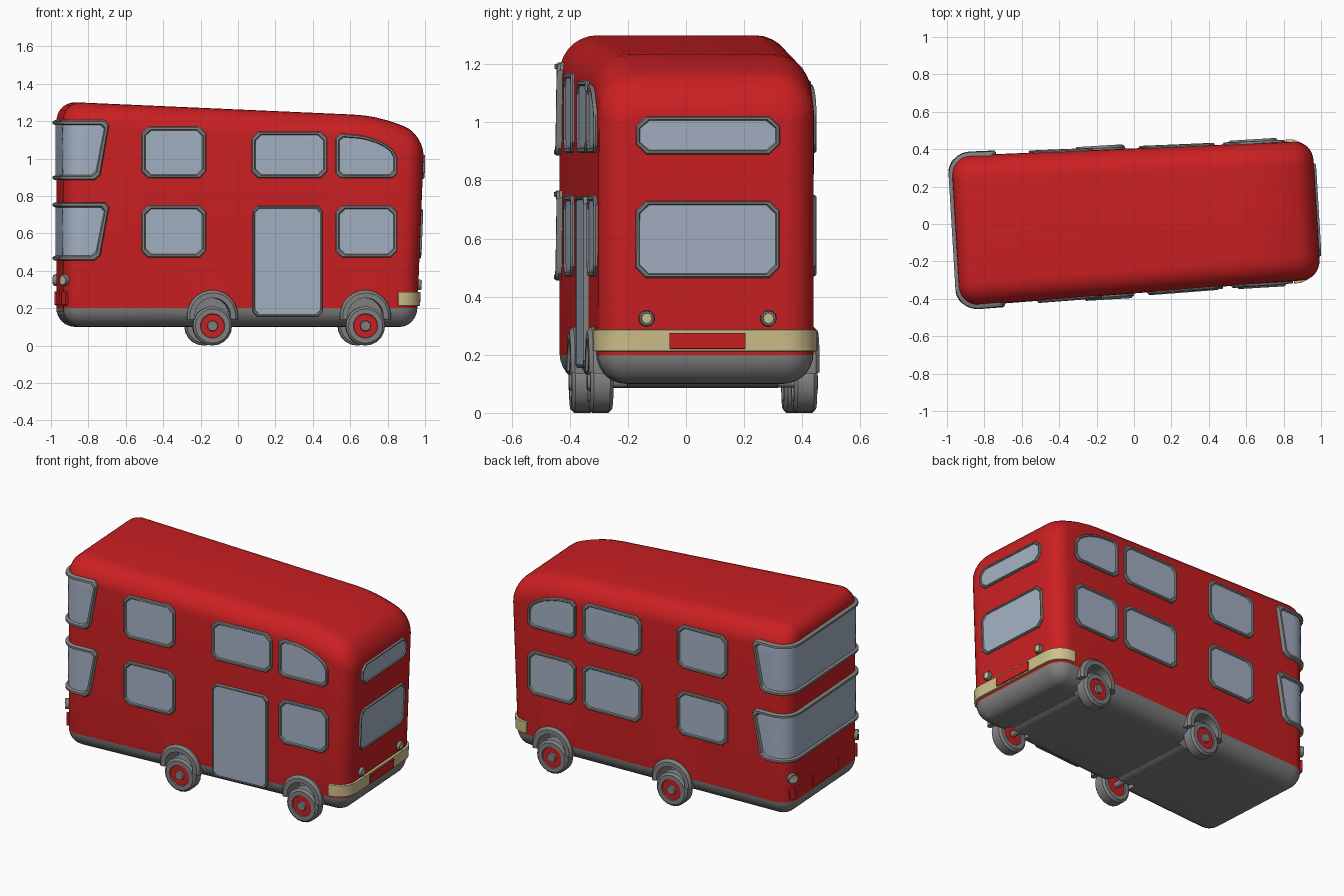
import bpy, bmesh, math
from mathutils import Vector, Matrix
from mathutils.bvhtree import BVHTree

if "Cube" in bpy.data.objects:
    bpy.data.objects.remove(bpy.data.objects["Cube"])

# The whole bus is turned slightly on the ground
M = Matrix.Translation((0, 0.017, 0)) @ Matrix.Rotation(math.radians(3.4), 4, 'Z')
R = 0.10                       # rounding of the body ends
REAR, FRONT = -0.955, 0.977


def material(name, c):
    m = bpy.data.materials.new(name)
    m.diffuse_color = (*c, 1)
    m.use_nodes = True
    m.node_tree.nodes["Principled BSDF"].inputs["Base Color"].default_value = m.diffuse_color
    return m


RED = material("bus red", (0.60, 0.014, 0.016))
GREY = material("trim grey", (0.22, 0.22, 0.22))
GLASS = material("window glass", (0.37, 0.44, 0.55))
CREAM = material("cream", (0.62, 0.53, 0.26))


def smooth(ob, angle=35):
    bpy.ops.object.select_all(action='DESELECT')
    ob.select_set(True)
    bpy.context.view_layer.objects.active = ob
    bpy.ops.object.shade_smooth_by_angle(angle=math.radians(angle))


def finish(name, bm, mats, shade=True):
    bm.transform(M)
    me = bpy.data.meshes.new(name)
    bm.to_mesh(me)
    bm.free()
    for m in mats:
        me.materials.append(m)
    ob = bpy.data.objects.new(name, me)
    bpy.context.collection.objects.link(ob)
    if shade:
        smooth(ob)
    return ob


def bridge(bm, a, b, mi=0):
    n = len(a)
    for i in range(n):
        bm.faces.new((a[i], a[(i + 1) % n], b[(i + 1) % n], b[i])).material_index = mi


# ---- body: rounded cross-sections lofted along the length
def half_width(u):
    return 0.387 - 0.0176 * u


def section(u, inset):
    w = half_width(u) - inset
    top = 1.3 - 0.044 * (u + 0.87) - 0.7 * max(0, u - 0.6) ** 2 - inset
    bot = 0.10 + inset
    pts = []
    for cy, cz, r0, a0 in ((1, 1, 0.13, 0), (-1, 1, 0.13, 90), (-1, -1, 0.105, 180), (1, -1, 0.105, 270)):
        r = max(r0 - inset, 0.02)
        for k in range(8):
            t = math.radians(a0 + 90 * k / 7)
            y = cy * (w - r) + r * math.cos(t)
            z = (top - r if cz > 0 else bot + r) + r * math.sin(t)
            lean = 0.04 * (1 - z) * min(1, max(0, (u - 0.6) / 0.377))
            pts.append((u - lean, y, z))
    return pts


bm = bmesh.new()
arc = [math.pi / 2 * i / 8 for i in range(9)]
stations = [(REAR + R * (1 - math.cos(t)), R * (1 - math.sin(t))) for t in arc]
stations += [(u, 0) for u in (-0.5, 0, 0.3, 0.6, 0.66, 0.72, 0.78, 0.83)]
stations += [(FRONT - R * (1 - math.cos(t)), R * (1 - math.sin(t))) for t in reversed(arc)]
rings = [[bm.verts.new(p) for p in section(*s)] for s in stations]
for a, b in zip(rings, rings[1:]):
    bridge(bm, a, b)
bm.faces.new(rings[0])
bm.faces.new(rings[-1])
bmesh.ops.bisect_plane(bm, geom=bm.verts[:] + bm.edges[:] + bm.faces[:], plane_co=(0, 0, 0.2), plane_no=(0, 0, 1))
bmesh.ops.recalc_face_normals(bm, faces=bm.faces)
for f in bm.faces:             # grey skirt below the red body
    f.material_index = int(f.calc_center_median().z < 0.2)
TREE = BVHTree.FromBMesh(bm)
body = finish("body", bm, [RED, GREY], False)


# ---- lathed parts around the width axis
def lathe(name, prof, mis, mats, centre, side=1, n=20, shade=True):
    bm = bmesh.new()
    rs = []
    for r, v in prof:
        rs.append([bm.verts.new((centre[0] + r * math.cos(2 * math.pi * i / n), centre[1] + side * v,
                                 centre[2] + r * math.sin(2 * math.pi * i / n))) for i in range(n)])
    for a, b, mi in zip(rs, rs[1:], mis):
        bridge(bm, a, b, mi)
    bmesh.ops.remove_doubles(bm, verts=bm.verts, dist=1e-5)
    bmesh.ops.recalc_face_normals(bm, faces=bm.faces)
    return finish(name, bm, mats, shade)


WHEEL = [(0, .046), (.026, .046), (.029, .034), (.063, .034), (.066, .04), (.092, .04), (.105, .028),
         (.105, -.028), (.092, -.04), (.066, -.04), (.063, -.033), (.018, -.033), (.018, -.12), (0, -.12)]
WHEEL_MI = [1, 1, 0, 1, 1, 1, 1, 1, 1, 1, 0, 1, 1]

for end, u in (("rear", -0.16), ("front", 0.66)):
    w = half_width(u)
    for sname, s in (("right", -1), ("left", 1)):
        tag = f"{end}_{sname}"
        # wheel well cut out of the body
        cutter = lathe("well_cutter", [(0, .6), (.1, .6), (.1, .26), (0, .26)], [1, 1, 1], [RED, GREY],
                       (u, 0, 0.16), s, 24, False)
        cutter.hide_render = True
        mod = body.modifiers.new("well", 'BOOLEAN')
        mod.operation, mod.object, mod.solver = 'DIFFERENCE', cutter, 'EXACT'
        bpy.context.view_layer.objects.active = body
        bpy.ops.object.modifier_apply(modifier="well")
        bpy.data.objects.remove(cutter)
        # wheel
        lathe(f"wheel_{tag}", WHEEL, WHEEL_MI, [RED, GREY], (u, s * (w - 0.024), 0.105), s)
        # arch over the wheel
        bm = bmesh.new()
        rs = []
        for i in range(15):
            t = math.radians(-10 + 200 * i / 14)
            rs.append([bm.verts.new((u + r * math.cos(t), s * v, 0.16 + r * math.sin(t))) for r, v in
                       ((.095, .26), (.125, .26), (.138, w - .01), (.136, w + .008), (.122, w + .022), (.095, w + .022))])
        for a, b in zip(rs, rs[1:]):
            bridge(bm, a, b)
        bm.faces.new(rs[0])
        bm.faces.new(rs[-1])
        bmesh.ops.recalc_face_normals(bm, faces=bm.faces)
        finish(f"wheel_arch_{tag}", bm, [GREY])
    # round axle housing under the floor
    lathe(f"axle_housing_{end}", [(0, .26), (.1, .26), (.1, -.26), (0, -.26)], [0, 0, 0], [GREY], (u, 0, 0.185))
smooth(body)


# ---- mappings: flat (s, z) to a ray start and outward direction
def on_side(side):
    return lambda s, z: (Vector((s, side, z)), Vector((0, side, 0)))


def on_end(e):
    u, w = (FRONT, half_width(FRONT)) if e > 0 else (REAR, half_width(REAR))
    f = w - R

    def fn(s, z):
        sg = 1 if s > 0 else -1
        a = abs(s) - f
        t = min(max(a / R, 0), math.pi / 2)
        n = Vector((e * math.cos(t), sg * math.sin(t), 0))
        y = s if a < 0 else sg * (f + R * math.sin(t))
        x = u - e * R * (1 - math.cos(t)) - e * max(0, a - R * math.pi / 2)
        return Vector((x, y, z)) + n * 0.3, n
    return fn


def chamfer(poly, c):
    out = []
    for i, p in enumerate(poly):
        p = Vector(p)
        for q in (poly[i - 1], poly[(i + 1) % len(poly)]):
            d = Vector(q) - p
            out.append(tuple(p + d.normalized() * min(c, d.length * 0.45)))
    return out


def rect(s0, s1, z0, z1, c):
    return chamfer([(s0, z0), (s1, z0), (s1, z1), (s0, z1)], c)


def patch(name, outline, mapping, mats=(GREY, GLASS), frame=0.02, rise=0.012, pane=0.005, base=-0.006, flat_z=None):
    """Framed panel that follows the body surface."""
    pts = []
    for i, p in enumerate(outline):
        a, b = Vector(p), Vector(outline[(i + 1) % len(outline)])
        k = max(1, math.ceil((b - a).length / 0.03))
        pts += [a.lerp(b, j / k) for j in range(k)]
    lo = Vector((min(p.x for p in pts), min(p.y for p in pts)))
    hi = Vector((max(p.x for p in pts), max(p.y for p in pts)))
    c, h = (lo + hi) / 2, (hi - lo) / 2
    bm = bmesh.new()

    def place(p, height):
        o, n = mapping(p.x, flat_z or p.y)
        hit = TREE.ray_cast(o, -n)[0] or o - n * 0.3
        q = hit + n * height
        q.z = p.y
        return bm.verts.new(q), n

    def ring(inset, height, k=1.0):
        sx, sy = k * (1 - inset / h.x), k * (1 - inset / h.y)
        return [place(Vector((c.x + (p.x - c.x) * sx, c.y + (p.y - c.y) * sy)), height)[0] for p in pts]

    steps = [(0, base), (0, rise * 0.5), (frame * 0.25, rise), (frame * 0.75, rise), (frame, pane)]
    rs = [ring(*s) for s in steps]
    for a, b in zip(rs, rs[1:]):
        bridge(bm, a, b, 0)
    k = max(2, math.ceil(max(h) / 0.035))
    prev = rs[-1]
    for i in range(1, k):
        nxt = ring(frame, pane, 1 - i / k)
        bridge(bm, prev, nxt, 1)
        prev = nxt
    mid, n = place(c, pane)
    for i in range(len(prev)):
        f = bm.faces.new((prev[i], prev[(i + 1) % len(prev)], mid))
        f.material_index = 1
    f.normal_update()
    if f.normal.dot(n) < 0:
        bmesh.ops.reverse_faces(bm, faces=bm.faces)
    return finish(name, bm, mats)


# ---- side windows and door
curved = chamfer([(.5, .895), (.83, .895), (.83, 1.03), (.75, 1.09), (.64, 1.125), (.5, 1.135)], .025)
for sname, s in (("right", -1), ("left", 1)):
    m = on_side(s)
    patch(f"upper_rear_window_{sname}", rect(-.54, -.195, .895, 1.17, .035), m)
    patch(f"upper_middle_window_{sname}", rect(.05, .455, .895, 1.145, .035), m)
    patch(f"upper_front_window_{sname}", curved, m)
    patch(f"lower_rear_window_{sname}", rect(-.54, -.195, .47, .75, .035), m)
    patch(f"lower_front_window_{sname}", rect(.5, .83, .47, .75, .035), m)
patch("lower_middle_window_left", rect(.05, .455, .47, .75, .035), on_side(1))
patch("door", rect(.055, .43, .155, .745, .025), on_side(-1), frame=.012, rise=.016, pane=.013, base=-.04, flat_z=.5)

# ---- front end
front, rear = on_end(1), on_end(-1)
patch("upper_windscreen", rect(-.248, .248, .89, 1.02, .035), front, frame=.014)
patch("lower_windscreen", rect(-.248, .248, .465, .73, .035), front, frame=.014)
patch("front_bumper", rect(-.47, .47, .212, .287, .004), front, (CREAM, CREAM), .006, .014, .014)
patch("front_plate", rect(-.132, .132, .22, .276, .002), front, (RED, RED), .004, .02, .02)

# ---- wrap-around rear windows
for name, z0, z1 in (("upper", .885, 1.205), ("lower", .455, .765)):
    patch(f"{name}_wraparound_window", chamfer([(-.55, z0), (.55, z0), (.605, z1), (-.605, z1)], .025), rear,
          frame=.026, rise=.02)
patch("rear_plate", rect(-.14, .14, .215, .295, .003), rear, (RED, RED), .005, .008, .008)


# ---- lamps
def disc(s, z, r):
    return [(s + r * math.cos(math.pi * i / 6), z + r * math.sin(math.pi * i / 6)) for i in range(12)]


for sname, s in (("right", -1), ("left", 1)):
    patch(f"headlamp_{sname}", disc(s * .21, .325, .028), front, (GREY, CREAM), .011, .02, .018)
    patch(f"rear_lamp_{sname}", disc(s * .35, .35, .032), rear, (GREY, CREAM), .011, .022, .02)
    patch(f"rear_marker_{sname}", rect(s * .35 - .02, s * .35 + .02, .215, .29, .008), rear, (RED, RED), .006, .014, .014)
